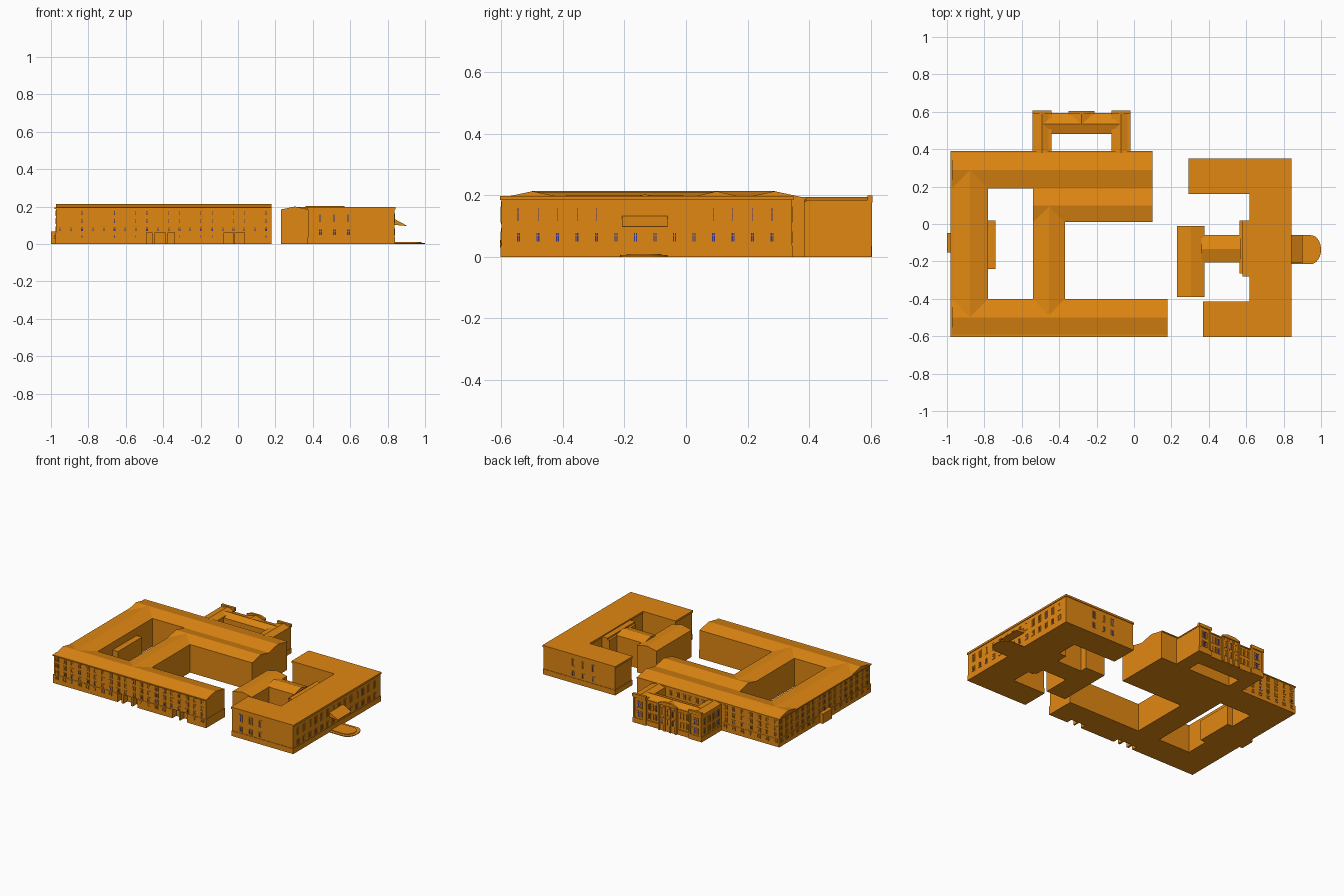
import bpy, bmesh, math
from mathutils import Matrix, Vector

if "Cube" in bpy.data.objects:
    bpy.data.objects.remove(bpy.data.objects["Cube"])


def material(name, rgb):
    m = bpy.data.materials.new(name)
    m.diffuse_color = (*rgb, 1)
    m.use_nodes = True
    m.node_tree.nodes["Principled BSDF"].inputs["Base Color"].default_value = m.diffuse_color
    return m


WALL = material("ochre_wall", (0.75, 0.245, 0.006))
GLASS = material("dark_blue_glass", (0.04, 0.035, 0.25))


def finish(name, bm, mat=WALL):
    bmesh.ops.recalc_face_normals(bm, faces=bm.faces[:])
    me = bpy.data.meshes.new(name)
    bm.to_mesh(me)
    bm.free()
    me.materials.append(mat)
    ob = bpy.data.objects.new(name, me)
    bpy.context.collection.objects.link(ob)
    return ob


def add_box(bm, x0, x1, y0, y1, z0, z1):
    mid = Vector(((x0 + x1) / 2, (y0 + y1) / 2, (z0 + z1) / 2))
    size = (abs(x1 - x0), abs(y1 - y0), abs(z1 - z0), 1)
    bmesh.ops.create_cube(bm, size=1, matrix=Matrix.Translation(mid) @ Matrix.Diagonal(size))


def box(name, *b):
    bm = bmesh.new()
    add_box(bm, *b)
    return finish(name, bm)


def sweep(name, pts, offset):
    """Extrude a flat 3D outline along an offset."""
    bm = bmesh.new()
    f = bm.faces.new([bm.verts.new(p) for p in pts])
    r = bmesh.ops.extrude_face_region(bm, geom=[f], use_keep_orig=True)
    bmesh.ops.translate(bm, vec=offset,
                        verts=[v for v in r["geom"] if isinstance(v, bmesh.types.BMVert)])
    return finish(name, bm)


def slab(name, outline, z0, z1):
    return sweep(name, [(x, y, z0) for x, y in outline], (0, 0, z1 - z0))


def gable(name, x0, x1, y0, y1, eave, ridge, along, z0=0.0):
    if along == "x":
        m = (y0 + y1) / 2
        prof = [(y0, z0), (y1, z0), (y1, eave), (m, ridge), (y0, eave)]
        return sweep(name, [(x0, a, z) for a, z in prof], (x1 - x0, 0, 0))
    m = (x0 + x1) / 2
    prof = [(x0, z0), (x1, z0), (x1, eave), (m, ridge), (x0, eave)]
    return sweep(name, [(a, y0, z) for a, z in prof], (0, y1 - y0, 0))


frames, panes = bmesh.new(), bmesh.new()


def window(axis, sign, plane, u, z0, z1, w=0.026, glass=0.006):
    """Window on a wall: surround, sill and ochre sashes round a slim pane."""
    def part(bm, u0, u1, a, b, depth):
        p = sorted((plane - sign * 0.001, plane + sign * depth))
        add_box(bm, *((u0, u1, *p) if axis == "y" else (*p, u0, u1)), a, b)
    h, t, g = w / 2, 0.005, glass / 2
    part(panes, u - g, u + g, z0 + t, z1 - t, 0.001)
    for s in (-1, 1):
        part(frames, u + s * h, u + s * (h - t), z0, z1, 0.003)
    part(frames, u - h, u + h, z1 - t, z1, 0.003)
    part(frames, u - h, u + h, z0, z0 + t, 0.003)
    part(frames, u - 0.001, u + 0.001, z0 + t, z1 - t, 0.002)
    part(frames, u - h + t, u + h - t, z0 + 0.6 * (z1 - z0), z0 + 0.6 * (z1 - z0) + 0.002, 0.002)


def spread(a, b, n):
    return [a + (b - a) * i / (n - 1) for i in range(n)]


# ---- West complex: gabled wings round two courtyards ----
E, R = 0.192, 0.213
notches = [(-0.49, -0.46), (-0.445, -0.39), (-0.375, -0.34), (-0.075, -0.025), (-0.015, 0.035)]
outline = [(-0.977, -0.40), (-0.977, -0.601)]
for a, b in notches:
    outline += [(a, -0.601), (a, -0.56), (b, -0.56), (b, -0.601)]
outline += [(0.18, -0.601), (0.18, -0.40)]
slab("south_wing_base", outline, 0, 0.06)
gable("south_wing", -0.973, 0.178, -0.598, -0.40, E, R, "x", 0.06)
gable("west_wing", -0.973, -0.78, -0.50, 0.29, E, R, "y")
gable("north_wing", -0.973, 0.10, 0.19, 0.386, E, R, "x")
gable("inner_north_wing", -0.54, 0.10, 0.01, 0.19, E, R, "x")
gable("middle_wing", -0.54, -0.37, -0.50, 0.10, E, R - 0.002, "y")
box("west_plinth", -0.977, -0.90, -0.50, 0.388, 0, 0.055)
box("north_plinth", -0.973, -0.54, 0.30, 0.388, 0, 0.055)
box("south_cornice", -0.98, 0.18, -0.605, -0.57, 0.186, 0.1935)
box("west_cornice", -0.98, -0.95, -0.605, 0.391, 0.186, 0.1935)
box("north_cornice", -0.98, 0.10, 0.36, 0.391, 0.186, 0.1935)
box("courtyard_bay", -0.79, -0.74, -0.24, 0.02, 0, 0.14)
box("west_porch", -1.0, -0.97, -0.15, -0.05, 0, 0.06)
box("west_porch_roof", -1.0, -0.97, -0.153, -0.047, 0.06, 0.067)
window("x", -1, -0.9975, -0.10, 0.005, 0.055, 0.05, 0.04)

rows = [(0.15, 0.18, 0.004), (0.106, 0.138, 0.004), (0.064, 0.094, 0.009)]
for z0, z1, g in rows:
    for x in spread(-0.95, 0.15, 20):
        window("y", -1, -0.598, x, z0, z1, glass=g)
    for y in spread(-0.57, 0.36, 17):
        window("x", -1, -0.973, y, z0, z1, glass=g)
    for x in spread(-0.95, -0.57, 7):
        window("y", 1, 0.386, x, z0, z1, glass=g)
# basement windows
for x in spread(-0.95, 0.15, 20):
    if all(x < a - 0.02 or x > b + 0.02 for a, b in notches):
        window("y", -1, -0.601, x, 0.03, 0.054, 0.024, 0.004)
for y in spread(-0.57, 0.36, 17):
    if abs(y + 0.10) > 0.07:
        window("x", -1, -0.977, y, 0.025, 0.049, 0.024, 0.004)
for x in spread(-0.95, -0.57, 7):
    window("y", 1, 0.388, x, 0.025, 0.049, 0.024, 0.004)

# ---- North extension with ornate front ----
C = -0.28
gable("extension_bar", -0.49, -0.07, 0.48, 0.588, 0.175, 0.193, "x")
box("extension_front_plinth", -0.45, -0.11, 0.55, 0.594, 0, 0.035)
box("extension_front_cornice", -0.45, -0.11, 0.56, 0.594, 0.166, 0.174)
for side, s in (("west", -1), ("east", 1)):
    a, b = sorted((C + s * 0.164, C + s * 0.259))
    m = (a + b) / 2
    gable(side + "_pavilion", a, b, 0.38, 0.60, 0.180, 0.195, "y")
    box(side + "_pavilion_plinth", a - 0.002, b + 0.002, 0.39, 0.603, 0, 0.035)
    box(side + "_pavilion_cornice", a - 0.003, b + 0.003, 0.39, 0.606, 0.176, 0.184)
    box(side + "_pavilion_parapet", a - 0.003, b + 0.003, 0.590, 0.607, 0.178, 0.199)
    for k in (-1, 1):
        box(side + "_pavilion_pier", m + k * 0.047, m + k * 0.034, 0.59, 0.605, 0.035, 0.176)
    for z0, z1 in ((0.105, 0.155), (0.045, 0.088)):
        window("y", 1, 0.60, m, z0, z1, 0.045, 0.018)
        # only the outer west flank shows windows
        for y in spread(0.42, 0.57, 4) if s < 0 else ():
            window("x", s, C + s * 0.259, y, z0, z1)
# central pediment and pilasters
box("center_bay", C - 0.07, C + 0.07, 0.56, 0.598, 0, 0.178)
sweep("center_pediment", [(C - 0.07, 0.59, 0.176), (C + 0.07, 0.59, 0.176), (C + 0.07, 0.59, 0.186),
                          (C + 0.03, 0.59, 0.199), (C - 0.03, 0.59, 0.199), (C - 0.07, 0.59, 0.186)],
      (0, 0.015, 0))
gable("center_roof", C - 0.05, C + 0.05, 0.53, 0.592, 0.178, 0.194, "y", 0.15)
for x in spread(C - 0.063, C + 0.063, 4):
    box("center_pilaster", x - 0.006, x + 0.006, 0.59, 0.605, 0, 0.172)
for z0, z1 in ((0.105, 0.155), (0.045, 0.088)):
    for x in spread(C - 0.042, C + 0.042, 3):
        window("y", 1, 0.598, x, z0, z1, 0.024, 0.008)
    for s in (-1, 1):
        for k in (0.092, 0.115, 0.143):
            window("y", 1, 0.588, C + s * k, z0, z1, 0.02, 0.006)
for x in spread(-0.40, -0.16, 6):
    window("y", 1, 0.386, x, 0.135, 0.17)


# ---- East complex: flat-roofed U with link and hall ----
def u_outline(e):
    return [(0.37 - e, -0.605 - e), (0.842 + e, -0.605 - e), (0.842 + e, 0.349 + e), (0.291 - e, 0.349 + e),
            (0.291 - e, 0.16 - e), (0.617 - e, 0.16 - e), (0.617 - e, -0.415 + e), (0.37 - e, -0.415 + e)]


slab("east_building_walls", u_outline(-0.005), 0, 0.19)
slab("east_building_plinth", u_outline(-0.002), 0, 0.036)
slab("east_building_cornice", u_outline(0), 0.185, 0.198)
box("stair_block", 0.58, 0.63, -0.28, 0.02, 0, 0.19)
box("stair_block_front", 0.565, 0.60, -0.265, 0.02, 0, 0.18)
gable("link_corridor", 0.36, 0.57, -0.205, -0.06, 0.183, 0.203, "x")
gable("hall", 0.23, 0.378, -0.39, -0.01, 0.184, 0.20, "y")

# rows of windows on the three outer faces
for y in spread(-0.545, 0.28, 14):
    if not -0.22 < y < -0.05:
        window("x", 1, 0.837, y, 0.112, 0.163, 0.024, 0.004)
    else:
        window("x", 1, 0.837, y, 0.138, 0.163, 0.024, 0.004)
    window("x", 1, 0.837, y, 0.044, 0.082, 0.026, 0.010)
for x in (0.44, 0.515, 0.59):
    for z0, z1, g in ((0.112, 0.163, 0.008), (0.044, 0.082, 0.016)):
        window("y", -1, -0.60, x, z0, z1, glass=g)
        window("y", 1, 0.344, x + 0.02, z0, z1, glass=g)

# entrance canopy and rounded steps
sweep("entrance_canopy", [(0.835, -0.208, 0.102), (0.90, -0.208, 0.096), (0.90, -0.208, 0.099),
                          (0.835, -0.208, 0.134)], (0, 0.148, 0))
for i, r in enumerate((0.0, 0.02)):
    arc = [(0.945 - r + 0.055 * math.cos(t), -0.137 + (0.077 - r) * math.sin(t))
           for t in spread(-math.pi / 2, math.pi / 2, 17)]
    slab("entrance_step", [(0.835, -0.214 + r)] + arc + [(0.835, -0.06 - r)], 0, 0.005 + 0.004 * i)

finish("window_surrounds", frames)
finish("window_panes", panes, GLASS)
